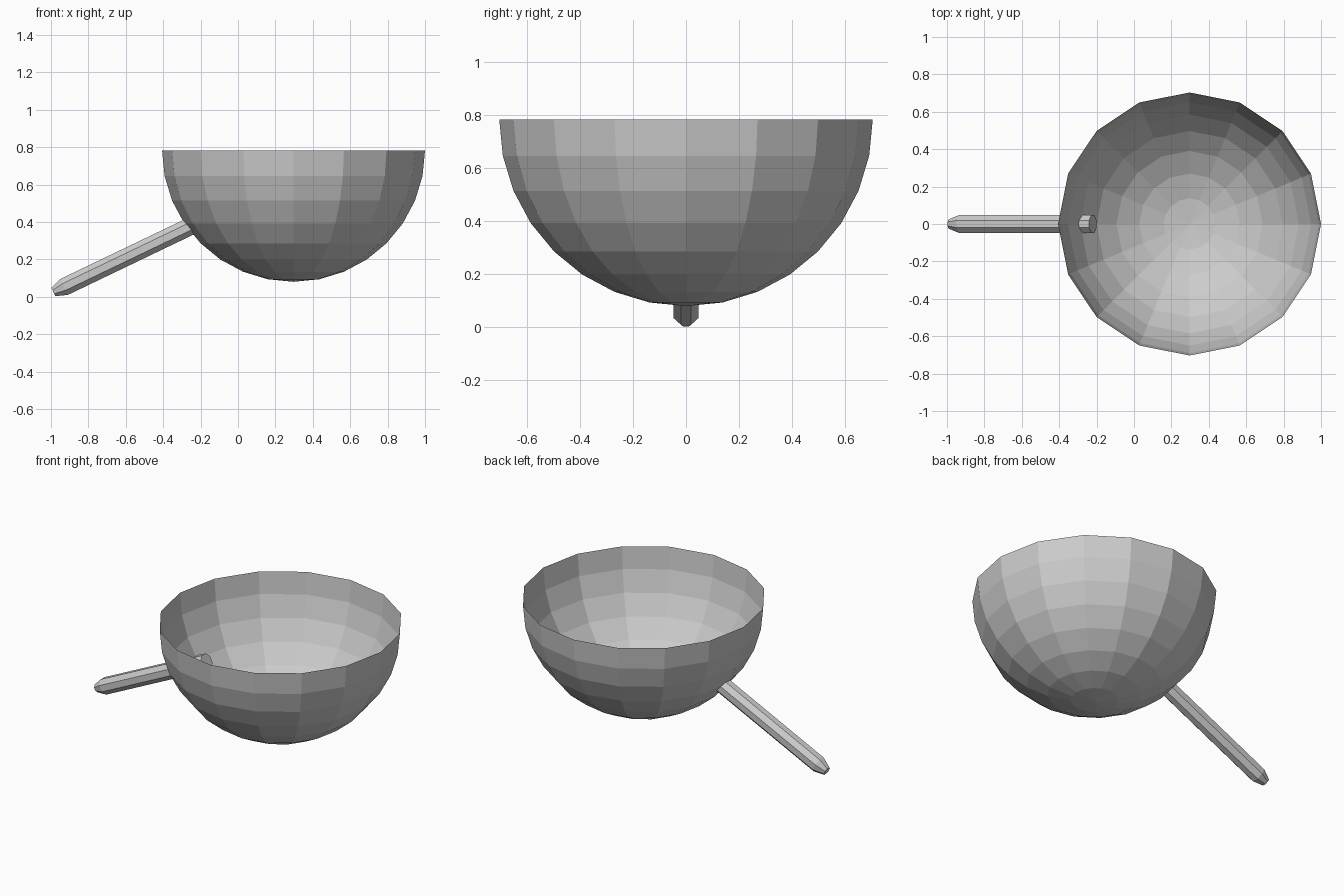
import bpy, bmesh, math
from mathutils import Matrix, Vector

cube = bpy.data.objects.get("Cube")
if cube:
    bpy.data.objects.remove(cube, do_unlink=True)

grey = bpy.data.materials.new("plain_grey")
grey.use_nodes = True
colour = (0.6, 0.6, 0.6, 1)
grey.diffuse_color = colour
grey.node_tree.nodes["Principled BSDF"].inputs["Base Color"].default_value = colour


def finish(name, bm):
    mesh = bpy.data.meshes.new(name)
    bm.to_mesh(mesh)
    bm.free()
    mesh.materials.append(grey)
    obj = bpy.data.objects.new(name, mesh)
    bpy.context.collection.objects.link(obj)
    return obj


# Bowl: lower half of a faceted sphere, open and without thickness
radius, centre = 0.703, Vector((0.297, 0, 0.783))
bm = bmesh.new()
bmesh.ops.create_uvsphere(bm, u_segments=16, v_segments=16, radius=radius)
upper = [v for v in bm.verts if v.co.z > 0.001]
bmesh.ops.delete(bm, geom=upper, context='VERTS')
bmesh.ops.translate(bm, verts=bm.verts, vec=centre)
finish("bowl", bm)

# Handle: eight-sided rod with a tapered tip, passing through the bowl wall
tip = Vector((-0.987, 0, 0.025))
end = Vector((-0.22, 0, 0.393))
axis = (end - tip).normalized()
side = Vector((0, 1, 0))
up = axis.cross(side)
bm = bmesh.new()
rings = []
for along, r in ((0, 0.0265), (0.064, 0.051), ((end - tip).length, 0.051)):
    ring = []
    for i in range(8):
        a = math.radians(45 * i + 22.5)
        ring.append(bm.verts.new(tip + axis * along + (side * math.cos(a) + up * math.sin(a)) * r))
    rings.append(ring)
for a, b in zip(rings, rings[1:]):
    for i in range(8):
        j = (i + 1) % 8
        bm.faces.new((a[i], a[j], b[j], b[i]))
bm.faces.new(rings[0])
bm.faces.new(rings[-1])
bmesh.ops.recalc_face_normals(bm, faces=bm.faces)
finish("handle", bm)
